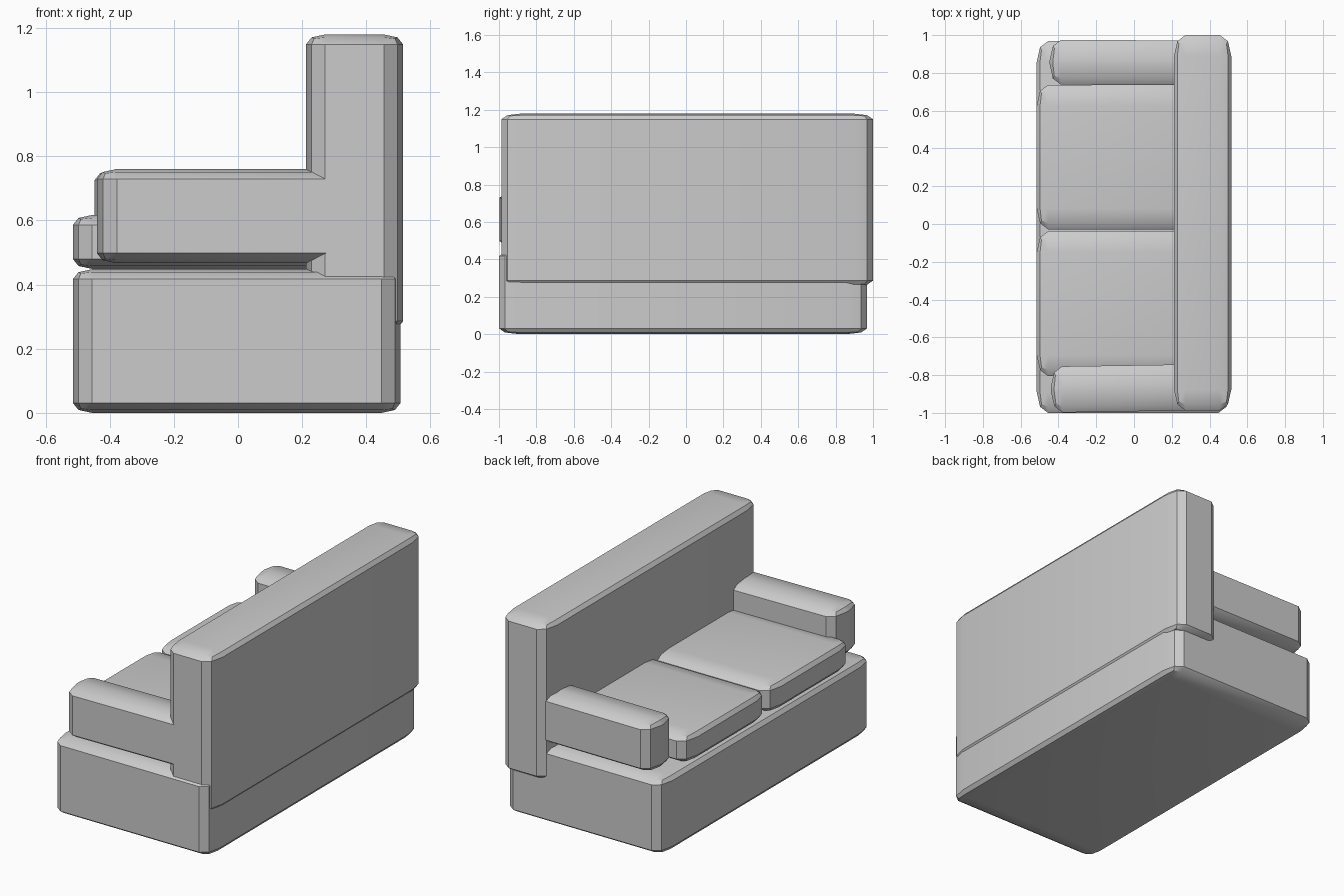
import bpy, bmesh
from mathutils import Matrix, Vector

if "Cube" in bpy.data.objects:
    bpy.data.objects.remove(bpy.data.objects["Cube"])

# Rounding width along x, y and z, shared by every part
ROUND = Vector((0.06, 0.11, 0.031))


def soft_box(name, x, y, z, turn=0.0):
    """Box over the given ranges with two-step stretched bevels, turned about z."""
    lo, hi = Vector((x[0], y[0], z[0])), Vector((x[1], y[1], z[1]))
    size, centre = hi - lo, (hi + lo) / 2
    bm = bmesh.new()
    bmesh.ops.create_cube(bm, size=1)
    # Bevel evenly in a space where the rounding is 1 wide, then stretch back
    bmesh.ops.scale(bm, vec=[s / r for s, r in zip(size, ROUND)], verts=bm.verts)
    bmesh.ops.bevel(bm, geom=bm.edges[:], offset=1, offset_type='OFFSET',
                    segments=2, profile=0.5, affect='EDGES', clamp_overlap=True)
    bmesh.ops.scale(bm, vec=ROUND, verts=bm.verts)
    bmesh.ops.transform(bm, verts=bm.verts,
                        matrix=Matrix.Translation(centre) @ Matrix.Rotation(turn, 4, 'Z'))
    bmesh.ops.recalc_face_normals(bm, faces=bm.faces[:])
    mesh = bpy.data.meshes.new(name)
    bm.to_mesh(mesh)
    bm.free()
    obj = bpy.data.objects.new(name, mesh)
    bpy.context.collection.objects.link(obj)
    bpy.ops.object.select_all(action='DESELECT')
    obj.select_set(True)
    bpy.context.view_layer.objects.active = obj
    bpy.ops.object.shade_smooth_by_angle()
    return obj


# Base and tall backrest
soft_box("base", (-0.515, 0.507), (-1.0, 0.968), (0.0, 0.448))
soft_box("backrest", (0.212, 0.515), (-0.987, 1.0), (0.255, 1.18))

# Two seat cushions running into the backrest
for name, y in (("cushion_right", (-0.805, -0.038)), ("cushion_left", (-0.028, 0.737))):
    soft_box(name, (-0.515, 0.35), y, (0.449, 0.617))

# Armrests, each set slightly askew
soft_box("armrest_right", (-0.44, 0.40), (-0.992, -0.748), (0.467, 0.76), 0.016)
soft_box("armrest_left", (-0.447, 0.40), (0.736, 0.973), (0.467, 0.757), -0.006)
